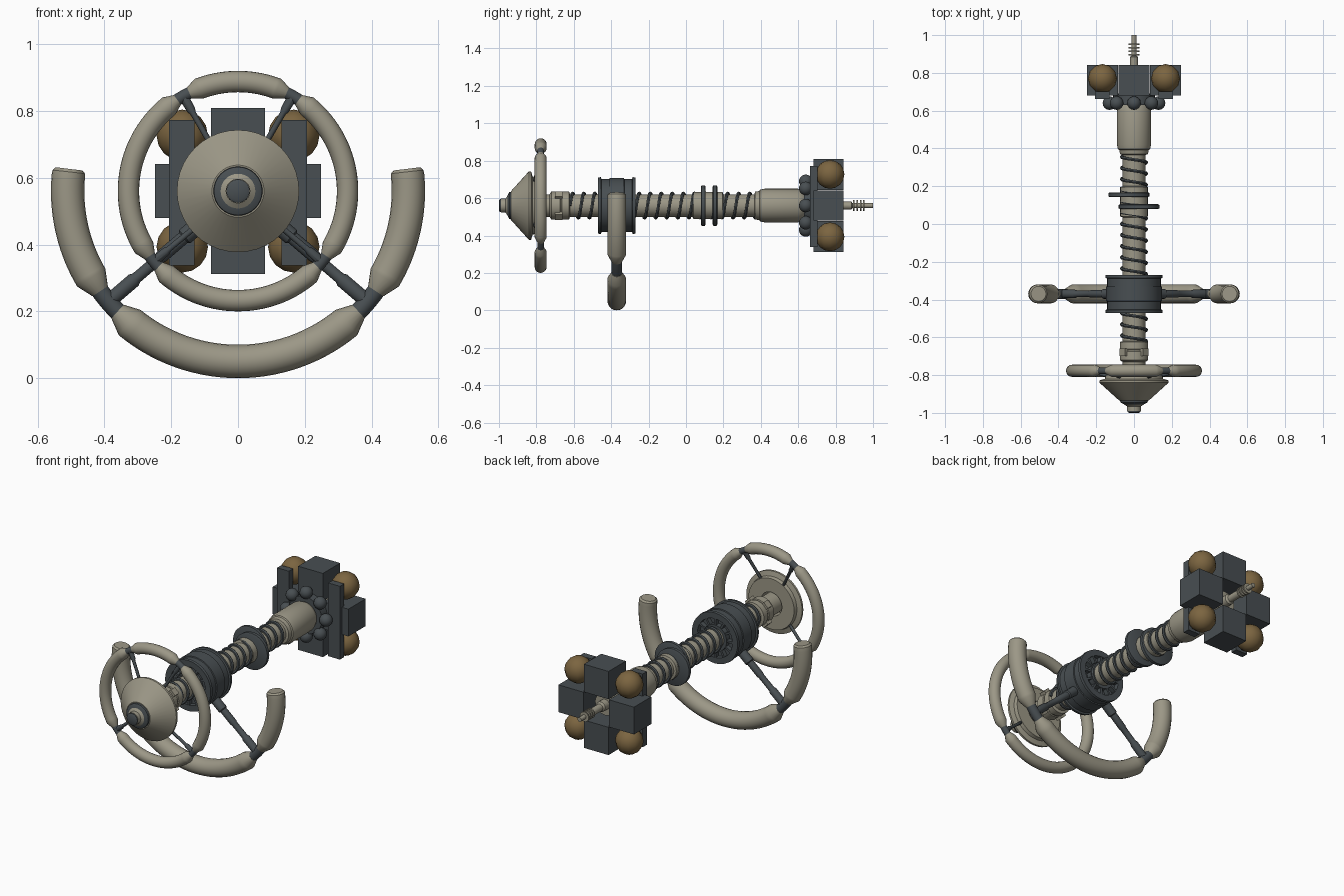
import bpy, bmesh, math
from mathutils import Vector

if "Cube" in bpy.data.objects:
    bpy.data.objects.remove(bpy.data.objects["Cube"])

CZ = 0.56  # height of the main axis


def mat(name, col):
    m = bpy.data.materials.new(name)
    m.diffuse_color = (*col, 1)
    m.use_nodes = True
    m.node_tree.nodes["Principled BSDF"].inputs["Base Color"].default_value = m.diffuse_color
    return m


HULL = mat("warm_grey_hull", (0.33, 0.31, 0.24))
DARK = mat("dark_slate", (0.065, 0.077, 0.084))
BROWN = mat("brown_tank", (0.20, 0.13, 0.052))


def finish(name, bm, material, smooth=True):
    bmesh.ops.recalc_face_normals(bm, faces=bm.faces)
    me = bpy.data.meshes.new(name)
    bm.to_mesh(me)
    bm.free()
    ob = bpy.data.objects.new(name, me)
    bpy.context.collection.objects.link(ob)
    me.materials.append(material)
    if smooth:
        bpy.ops.object.select_all(action='DESELECT')
        ob.select_set(True)
        bpy.context.view_layer.objects.active = ob
        bpy.ops.object.shade_smooth_by_angle(angle=math.radians(35))
    return ob


def skin(bm, rings, closed=False):
    """Bridge successive vertex rings; cap both ends unless closed."""
    n = len(rings[0])
    pairs = list(zip(rings, rings[1:] + rings[:1]))
    for a, b in (pairs if closed else pairs[:-1]):
        for i in range(n):
            bm.faces.new((a[i], a[(i + 1) % n], b[(i + 1) % n], b[i]))
    if not closed:
        bm.faces.new(rings[0])
        bm.faces.new(rings[-1])


def lathe(name, profile, material, x=0, seg=32, closed=False):
    """Revolve (y, radius) points about the main axis."""
    bm = bmesh.new()
    rings = [[bm.verts.new((x + r * math.cos(t), y, CZ + r * math.sin(t)))
              for t in (2 * math.pi * i / seg for i in range(seg))] for y, r in profile]
    skin(bm, rings, closed)
    return finish(name, bm, material)


def sweep(name, pts, radii, material, seg=16):
    """Round tube along points with a radius at each."""
    bm = bmesh.new()
    rings = []
    for i, p in enumerate(pts):
        d = (pts[min(i + 1, len(pts) - 1)] - pts[max(i - 1, 0)]).normalized()
        u = d.cross(Vector((0, 1, 0)))
        if u.length < 0.01:
            u = Vector((1, 0, 0))
        u.normalize()
        v = d.cross(u)
        rings.append([bm.verts.new(p + radii[i] * (u * math.cos(t) + v * math.sin(t)))
                      for t in (2 * math.pi * k / seg for k in range(seg))])
    skin(bm, rings)
    return finish(name, bm, material)


def polar(r, deg, y):
    a = math.radians(deg)
    return Vector((r * math.cos(a), y, CZ + r * math.sin(a)))


def arc(name, R, y, tube, stops, material, n=28):
    """Curved tube: stops are (angle, radius factor); the middle span is subdivided."""
    st = list(stops)
    k = len(st) // 2
    (a0, f), (a1, _) = st[k - 1], st[k]
    mid = [(a0 + (a1 - a0) * i / n, f) for i in range(1, n)]
    st = st[:k] + mid + st[k:]
    return sweep(name, [polar(R, a, y) for a, _ in st], [tube * f for _, f in st], material, 20)


def box(name, c, s, material, rot=0):
    bm = bmesh.new()
    bmesh.ops.create_cube(bm, size=1)
    bmesh.ops.scale(bm, vec=s, verts=bm.verts)
    ob = finish(name, bm, material, False)
    ob.location = c
    ob.rotation_euler = (0, rot, 0)
    return ob


def ball(name, c, r, material, u=16, v=10):
    bm = bmesh.new()
    bmesh.ops.create_uvsphere(bm, u_segments=u, v_segments=v, radius=r)
    finish(name, bm, material).location = c


# Nose and front dish
lathe("nose_tip", [(-1.0, .026), (-.995, .035), (-.98, .035)], DARK)
lathe("nose_cap", [(-.99, .037), (-.965, .037), (-.955, .052), (-.93, .052)], HULL)
lathe("nose_collar", [(-.955, .052), (-.945, .072), (-.92, .076)], DARK)
lathe("front_dish", [(-.935, .05), (-.935, .078), (-.84, .183), (-.828, .183),
                     (-.82, .155), (-.80, .15), (-.80, .07), (-.86, .07)], HULL, seg=40)

# Main shaft, collars and spiral pipe
lathe("main_shaft", [(-.88, .06), (.42, .06)], HULL)
lathe("front_collar", [(-.73, .06), (-.72, .075), (-.675, .075), (-.672, .07),
                       (-.665, .07), (-.662, .075), (-.625, .075), (-.62, .06)], HULL)
for i in range(4):
    a = 45 + 90 * i
    box("collar_block", polar(.073, a, -.68), (.03, .04, .04), HULL, -math.radians(a))
turns, y0, y1 = 17, -.62, .385
N = turns * 20
sweep("spiral_pipe", [polar(.066, 18 * i, y0 + (y1 - y0) * i / N) for i in range(N + 1)],
      [.009] * (N + 1), DARK, 6)

# Drum with grooved shell and ribbed, recessed ends
lathe("drum_shell", [(-.47, .115), (-.47, .15), (-.455, .152), (-.452, .142), (-.41, .142),
                     (-.408, .148), (-.332, .148), (-.33, .142), (-.288, .142), (-.285, .152),
                     (-.27, .15), (-.27, .115)], DARK, seg=40, closed=True)
lathe("drum_core", [(-.44, .12), (-.30, .12)], DARK)
for y in (-.455, -.285):
    lathe("drum_inner_ring", [(y - .015, .06), (y - .015, .078), (y + .015, .078), (y + .015, .06)],
          DARK, closed=True)
    for i in range(12):
        a = 30 * i
        box("drum_rib", polar(.098, a, y), (.045, .026, .012), DARK, -math.radians(a))

# Two offset discs on a collar
lathe("disc_collar", [(.035, .06), (.04, .073), (.195, .073), (.2, .06)], HULL)
for x, y in ((.027, .092), (-.027, .155)):
    lathe("offset_disc", [(y - .013, .1), (y - .009, .108), (y + .009, .108), (y + .013, .1)],
          DARK, x=x)

# Large open ring with stepped spokes
Y = -.37
arc("large_ring_bottom", .51, Y, .05, [(225, .55), (230.5, 1), (309.5, 1), (315, .55)], HULL)
for s in (-1, 1):
    side = lambda a: 270 + s * a
    arc("large_ring_side", .51, Y, .05,
        [(side(54), .55), (side(59.5), 1), (side(96.5), .98), (side(97.5), .8)], HULL)
    a = side(49.5)
    arc("large_ring_joint", .51, Y, .027, [(a - 5.5, 1), (a + 5.5, 1)], DARK, 4)
    sweep("large_spoke", [polar(r, a, Y) for r in (.12, .21, .215, .30, .31, .40, .41, .51)],
          [.026, .026, .02, .02, .017, .017, .022, .022], DARK)

# Small closed ring with four thin spokes
Y = -.777
joints = [60, 120, 220, 320]
for a, b in zip(joints, joints[1:] + [420]):
    arc("small_ring_segment", .328, Y, .032,
        [(a + 3.5, .55), (a + 9, 1), (b - 9, 1), (b - 3.5, .55)], HULL)
    arc("small_ring_joint", .328, Y, .018, [(a - 5, 1), (a + 5, 1)], DARK, 4)
    sweep("small_spoke", [polar(.328, a, Y), polar(.28, a, Y - .008), polar(.27, a, Y - .01),
                          polar(.10, a, Y - .042)], [.015, .013, .009, .008], DARK, 10)

# Rear neck
lathe("rear_neck", [(.365, .06), (.37, .074), (.392, .078), (.396, .085), (.42, .09), (.60, .09),
                    (.625, .08), (.64, .065), (.76, .065)], HULL)
for i in range(8):
    ball("neck_ball", polar(.13, 45 * i, .64), .036, DARK)
lathe("ball_mount", [(.63, .06), (.63, .11), (.69, .11)], DARK)

# Tail cluster: four cubes in a cross, four tanks, two plates
for i in range(4):
    box("tail_cube", polar(.166, 90 * i, .762), (.165, .162, .162), DARK, -math.pi / 2 * i)
for sx in (-1, 1):
    box("tail_plate", (sx * .168, .682, CZ - .005), (.077, .04, .435), DARK)
    for sz in (-1, 1):
        ball("tail_tank", (sx * .167, .77, CZ + sz * .167), .077, BROWN, 12, 8)

# Rear probe with fins
lathe("rear_probe", [(.75, .03), (.80, .03), (.81, .021), (.885, .021), (.89, .013),
                     (1.0, .013)], HULL, seg=16)
for i in range(4):
    y = .893 + .018 * i
    lathe("probe_fin", [(y, .029), (y + .008, .029)], HULL, seg=16)
